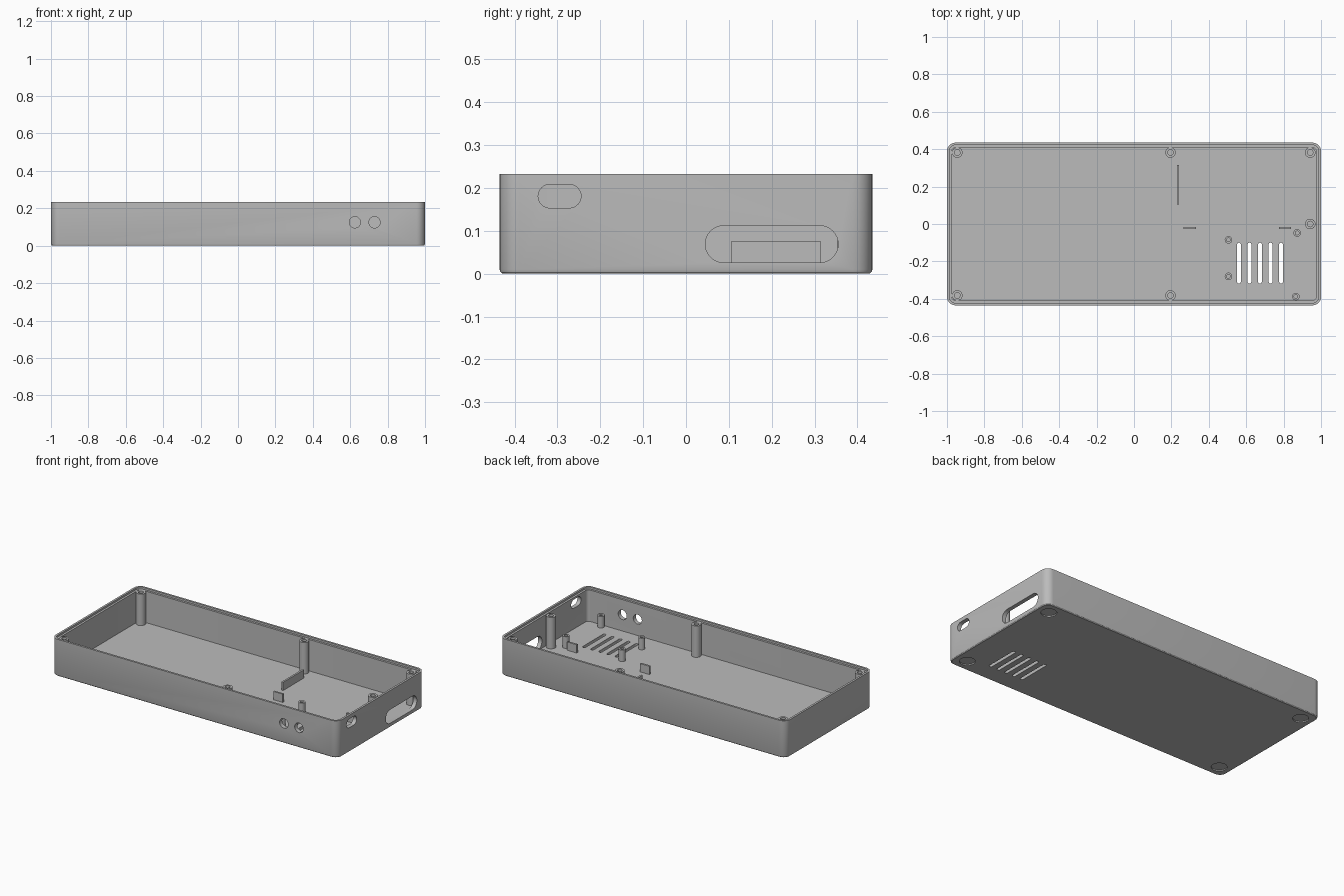
import bpy, bmesh
from math import pi, cos, sin
from mathutils import Vector

if "Cube" in bpy.data.objects:
    bpy.data.objects.remove(bpy.data.objects["Cube"])

LENGTH, WIDTH, HEIGHT = 2.0, 0.87, 0.233
WALL, FLOOR, LIP = 0.026, 0.023, 0.221

grey = bpy.data.materials.new("plain grey")
grey.use_nodes = True
grey.diffuse_color = (0.5, 0.5, 0.5, 1)
grey.node_tree.nodes["Principled BSDF"].inputs["Base Color"].default_value = (0.5, 0.5, 0.5, 1)


def rounded(w, h, r, steps=8):
    """Outline of a rounded rectangle; a full radius gives a slot or circle."""
    pts = []
    for q, (sx, sy) in enumerate([(1, 1), (-1, 1), (-1, -1), (1, -1)]):
        for i in range(steps + 1):
            a = (q + i / steps) * pi / 2
            pts.append((sx * (w / 2 - r) + r * cos(a), sy * (h / 2 - r) + r * sin(a)))
    return pts


def loft(name, loops, centre=(0, 0, 0), axis="z"):
    """Skin a stack of (outline, depth) loops along an axis and cap both ends."""
    place = {"z": lambda u, v, d: (u, v, d),
             "y": lambda u, v, d: (u, d, v),
             "x": lambda u, v, d: (d, u, v)}[axis]
    bm = bmesh.new()
    rings = [[bm.verts.new(Vector(place(u, v, d)) + Vector(centre)) for u, v in outline]
             for outline, d in loops]
    n = len(rings[0])
    for a, b in zip(rings, rings[1:]):
        for i in range(n):
            j = (i + 1) % n
            bm.faces.new((a[i], a[j], b[j], b[i]))
    bm.faces.new(rings[0])
    bm.faces.new(rings[-1])
    bmesh.ops.remove_doubles(bm, verts=bm.verts, dist=1e-5)
    return finish(name, bm)


def finish(name, bm):
    bmesh.ops.recalc_face_normals(bm, faces=bm.faces)
    mesh = bpy.data.meshes.new(name)
    bm.to_mesh(mesh)
    bm.free()
    mesh.materials.append(grey)
    ob = bpy.data.objects.new(name, mesh)
    bpy.context.collection.objects.link(ob)
    return ob


def smooth(ob):
    bpy.ops.object.select_all(action="DESELECT")
    ob.select_set(True)
    bpy.context.view_layer.objects.active = ob
    bpy.ops.object.shade_smooth_by_angle(angle=pi / 6)


# Open tray: chamfered base, walls, stepped rim and inner floor
def ring(inset, z):
    return rounded(LENGTH - 2 * inset, WIDTH - 2 * inset, 0.046 - inset), z


case = loft("case_shell", [
    ring(0.007, 0), ring(0.002, 0.004), ring(0, 0.01), ring(0, HEIGHT),
    ring(WALL / 2, HEIGHT), ring(WALL / 2, LIP), ring(WALL, LIP), ring(WALL, FLOOR)])

# Openings
cutters = []


def cut(name, w, h, centre, axis, depth):
    outline = rounded(w, h, min(w, h) / 2)
    cutters.append(loft(name, [(outline, -depth), (outline, depth)], centre, axis))


for i in range(5):
    cut("vent_cutter", 0.02, 0.218, (0.561 + i * 0.0563, -0.209, 0), "z", 0.05)
for x in (0.625, 0.73):
    cut("button_hole_cutter", 0.06, 0.06, (x, -WIDTH / 2, 0.125), "y", 0.05)
cut("port_cutter", 0.31, 0.086, (LENGTH / 2, 0.2, 0.069), "x", 0.05)
cut("switch_cutter", 0.1, 0.055, (LENGTH / 2, -0.295, 0.181), "x", 0.05)
for x in (-0.92, 0.92):
    for y in (-0.355, 0.355):
        cut("foot_recess_cutter", 0.09, 0.09, (x, y, 0), "z", 0.007)

bpy.context.view_layer.objects.active = case
for c in cutters:
    mod = case.modifiers.new("opening", "BOOLEAN")
    mod.operation, mod.solver, mod.object = "DIFFERENCE", "EXACT", c
    bpy.ops.object.modifier_apply(modifier=mod.name)
for c in cutters:
    bpy.data.objects.remove(c)
smooth(case)


# Hollow posts standing on the floor
def post(name, x, y, outer, bore, top):
    big = rounded(2 * outer, 2 * outer, outer, 6)
    small = rounded(2 * bore, 2 * bore, bore, 6)
    smooth(loft(name, [(big, FLOOR - 0.005), (big, top), (small, top), (small, FLOOR + 0.002)],
                (x, y, 0)))


for x, y in [(-0.945, 0.382), (-0.945, -0.382), (0.195, 0.382),
             (0.195, -0.382), (0.942, 0.382), (0.942, 0)]:
    post("screw_post", x, y, 0.028, 0.015, LIP)
for x, y in [(0.505, -0.085), (0.505, -0.28), (0.872, -0.048), (0.865, -0.388)]:
    post("board_standoff", x, y, 0.02, 0.01, 0.096)


# Thin upright ribs that hold a board in place
def rib(name, x, y, w, d, top):
    bm = bmesh.new()
    bmesh.ops.create_cube(bm, size=1)
    low = FLOOR - 0.005
    bmesh.ops.scale(bm, vec=(w, d, top - low), verts=bm.verts)
    bmesh.ops.translate(bm, vec=(x, y, (top + low) / 2), verts=bm.verts)
    finish(name, bm)


rib("stop_rib", 0.235, 0.21, 0.012, 0.21, 0.075)
for x in (0.298, 0.807):
    rib("side_rib", x, -0.021, 0.066, 0.012, 0.075)
